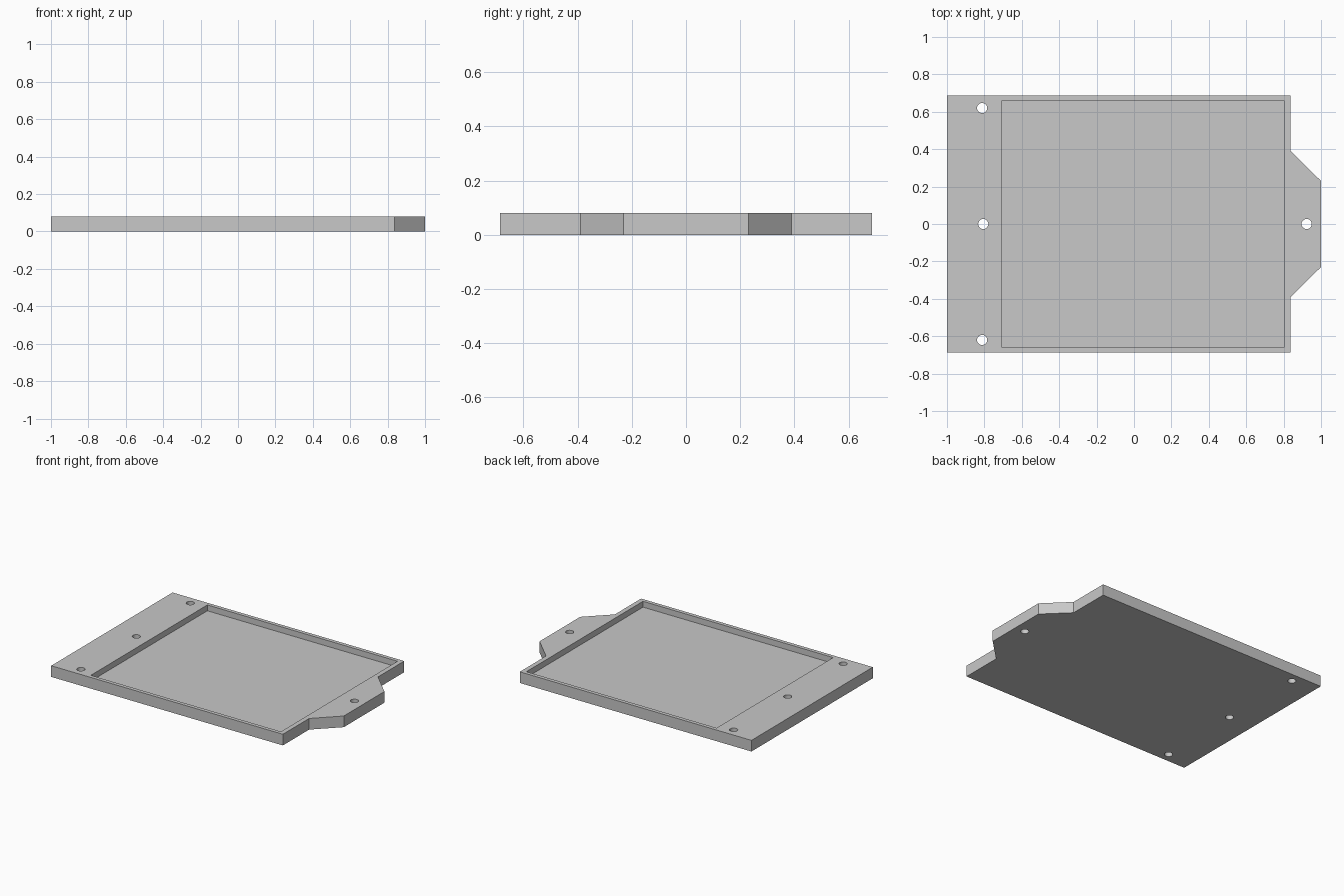
import bpy, bmesh, math

if "Cube" in bpy.data.objects:
    bpy.data.objects.remove(bpy.data.objects["Cube"])

THICK = 0.08      # plate thickness
FLOOR = 0.038     # height of the recess floor

grey = bpy.data.materials.new("light_grey")
grey.diffuse_color = (0.58, 0.58, 0.58, 1)
grey.use_nodes = True
grey.node_tree.nodes["Principled BSDF"].inputs["Base Color"].default_value = grey.diffuse_color


def prism(name, outline, z0, z1):
    """Extrude a closed xy outline from z0 to z1."""
    bm = bmesh.new()
    face = bm.faces.new([bm.verts.new((x, y, z0)) for x, y in outline])
    ext = bmesh.ops.extrude_face_region(bm, geom=[face])
    verts = [g for g in ext["geom"] if isinstance(g, bmesh.types.BMVert)]
    bmesh.ops.translate(bm, vec=(0, 0, z1 - z0), verts=verts)
    bmesh.ops.recalc_face_normals(bm, faces=bm.faces)
    mesh = bpy.data.meshes.new(name)
    bm.to_mesh(mesh)
    bm.free()
    mesh.materials.append(grey)
    obj = bpy.data.objects.new(name, mesh)
    bpy.context.collection.objects.link(obj)
    return obj


def circle(cx, cy, r, n=24):
    return [(cx + r * math.cos(2 * math.pi * i / n),
             cy + r * math.sin(2 * math.pi * i / n)) for i in range(n)]


# Plate with a tapered tab on the right, mirrored front to back
half = [(-1, -0.687), (0.837, -0.687), (0.837, -0.39), (1, -0.23)]
plate = prism("base_plate", half + [(x, -y) for x, y in reversed(half)], 0, THICK)

# Cutters: shallow rectangular recess and four screw holes
cutters = [prism("recess_cutter",
                 [(-0.705, -0.66), (0.803, -0.66), (0.803, 0.66), (-0.705, 0.66)],
                 FLOOR, THICK + 0.05)]
for x, y in [(-0.812, -0.62), (-0.806, 0), (-0.812, 0.62), (0.923, 0)]:
    cutters.append(prism("hole_cutter", circle(x, y, 0.027), -0.05, THICK + 0.05))

for cutter in cutters:
    mod = plate.modifiers.new("cut", 'BOOLEAN')
    mod.operation = 'DIFFERENCE'
    mod.solver = 'EXACT'
    mod.object = cutter

# Bake the cuts into the plate and remove the cutters
bpy.context.view_layer.update()
result = bpy.data.meshes.new_from_object(
    plate.evaluated_get(bpy.context.evaluated_depsgraph_get()))
plate.modifiers.clear()
plate.data = result
for cutter in cutters:
    bpy.data.objects.remove(cutter)

# Smooth hole walls, sharp edges elsewhere
bpy.context.view_layer.objects.active = plate
plate.select_set(True)
bpy.ops.object.shade_smooth_by_angle(angle=math.radians(30))
